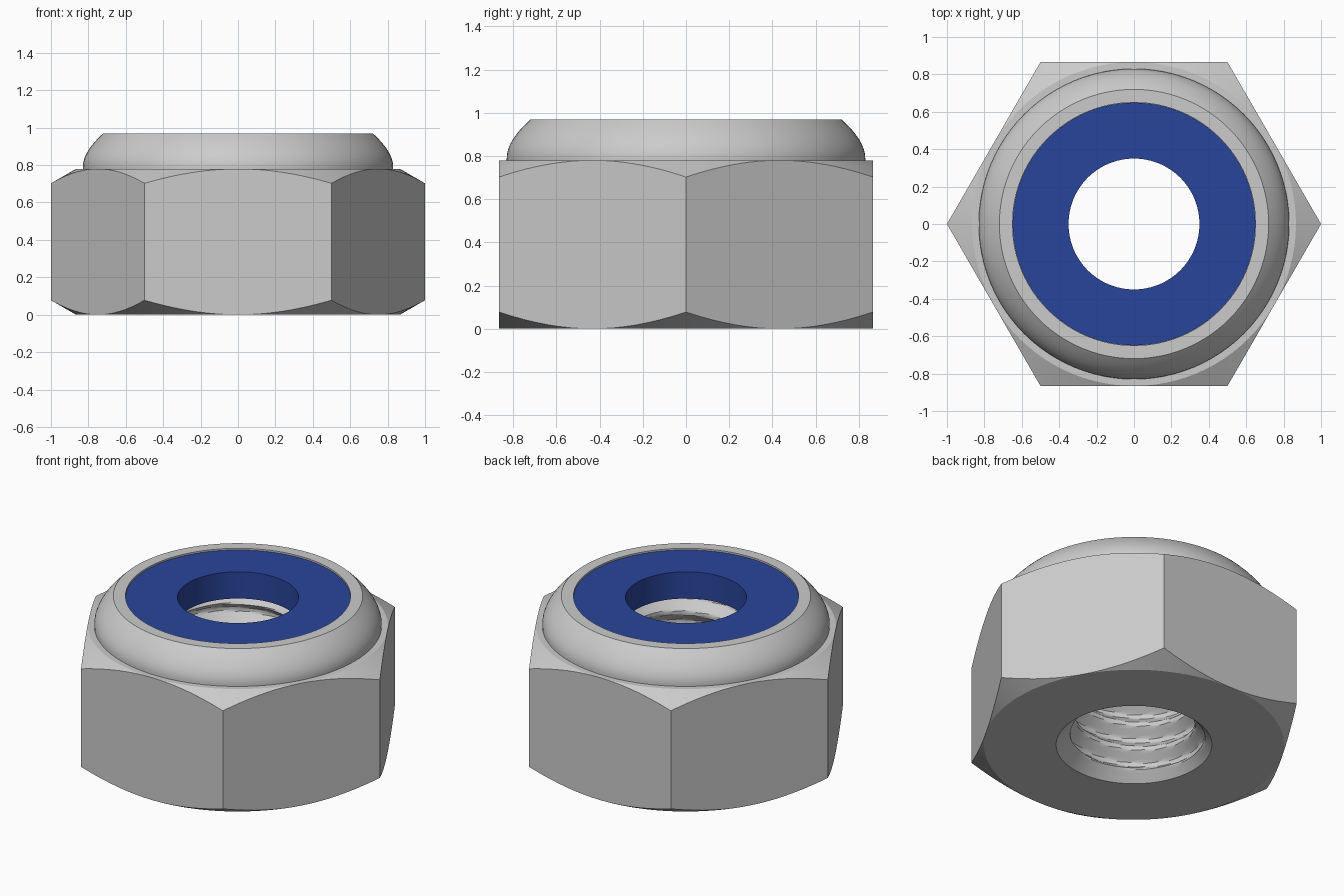
import bpy, bmesh
from math import pi, cos, sin, tan, radians

if "Cube" in bpy.data.objects:
    bpy.data.objects.remove(bpy.data.objects["Cube"])

SIDES = 96            # columns around the axis, a multiple of 12
APOTHEM = 0.866
HEX_TOP = 0.78
SEAT = 0.79           # floor under the insert
PITCH = 0.16


def hex_radius(a):
    return APOTHEM / cos((a % (pi / 3)) - pi / 6)


def chamfer(a):
    return max(0.0, hex_radius(a) - APOTHEM) * tan(radians(30))


def fixed(r, z):
    return lambda a: (r, z)


def thread(z):
    # helical trapezoid thread with a countersink at both ends
    def row(a):
        u = (z / PITCH - a / (2 * pi)) % 1.0
        depth = min(1.0, max(0.0, abs(2 * u - 1) * 1.5 - 0.25))
        r = 0.352 + 0.058 * depth
        return max(r, 0.45 - z, 0.42 - (SEAT - z)), z
    return row


def loft(name, rows, angle):
    """Closed solid swept through rows, each giving (radius, z) per angle."""
    bm = bmesh.new()
    rings = []
    for row in rows:
        ring = []
        for i in range(SIDES):
            a = 2 * pi * i / SIDES
            r, z = row(a)
            ring.append(bm.verts.new((r * cos(a), r * sin(a), z)))
        rings.append(ring)
    for k, lo in enumerate(rings):
        hi = rings[(k + 1) % len(rings)]
        for i in range(SIDES):
            j = (i + 1) % SIDES
            bm.faces.new((lo[i], lo[j], hi[j], hi[i]))
    bmesh.ops.remove_doubles(bm, verts=bm.verts, dist=1e-4)
    bmesh.ops.recalc_face_normals(bm, faces=bm.faces)
    mesh = bpy.data.meshes.new(name)
    bm.to_mesh(mesh)
    bm.free()
    ob = bpy.data.objects.new(name, mesh)
    bpy.context.collection.objects.link(ob)
    bpy.ops.object.select_all(action='DESELECT')
    ob.select_set(True)
    bpy.context.view_layer.objects.active = ob
    bpy.ops.object.shade_smooth_by_angle(angle=radians(angle))
    return ob


# Hexagon with conical chamfers at both ends
rows = [
    fixed(APOTHEM, 0),
    lambda a: (hex_radius(a), chamfer(a)),
    lambda a: (hex_radius(a), HEX_TOP - chamfer(a)),
    fixed(APOTHEM, HEX_TOP),
    fixed(0.83, HEX_TOP),
]
# Rounded collar
start, ctrl, end = (0.83, 0.79), (0.83, 0.87), (0.72, 0.97)
for k in range(13):
    t = k / 12
    r, z = [(1 - t) ** 2 * p + 2 * t * (1 - t) * c + t * t * q
            for p, c, q in zip(start, ctrl, end)]
    rows.append(fixed(r, z))
# Rim and seat for the insert
rows += [fixed(0.65, 0.97), fixed(0.65, SEAT)]
# Threaded bore, top to bottom
rows += [thread(SEAT * (1 - k / 80)) for k in range(81)]
loft("nut_body", rows, 25)

# Blue locking insert
insert = loft("locking_insert", [
    fixed(0.35, SEAT), fixed(0.649, SEAT), fixed(0.649, 0.96), fixed(0.35, 0.96)], 30)
blue = bpy.data.materials.new("blue_plastic")
blue.diffuse_color = (0.022, 0.06, 0.33, 1)
blue.use_nodes = True
blue.node_tree.nodes["Principled BSDF"].inputs["Base Color"].default_value = blue.diffuse_color
insert.data.materials.append(blue)
